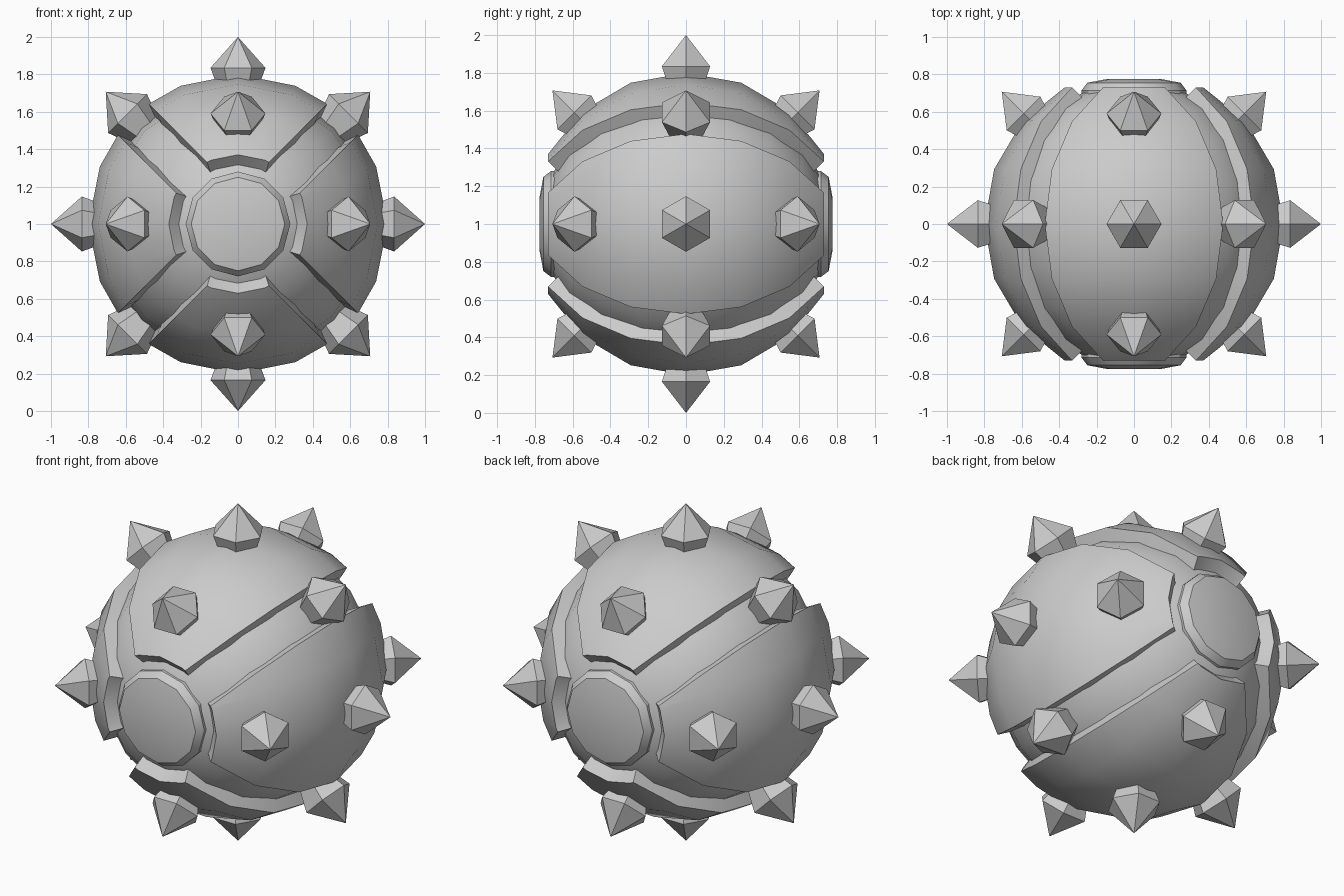
import bpy, bmesh
from math import sin, cos, asin, pi, radians
from mathutils import Matrix

if "Cube" in bpy.data.objects:
    bpy.data.objects.remove(bpy.data.objects["Cube"])

grey = bpy.data.materials.new("plain grey")
grey.use_nodes = True
grey.diffuse_color = (0.6, 0.6, 0.6, 1)
grey.node_tree.nodes["Principled BSDF"].inputs["Base Color"].default_value = (0.6, 0.6, 0.6, 1)

CENTRE = Matrix.Translation((0, 0, 1))
STRETCH = 1.03          # the ball is slightly longer along y


def finish(name, bm, matrix, angle=30):
    """Turn a bmesh into a shaded object placed around the ball's centre."""
    bmesh.ops.recalc_face_normals(bm, faces=bm.faces)
    bm.transform(CENTRE @ matrix)
    mesh = bpy.data.meshes.new(name)
    bm.to_mesh(mesh)
    bm.free()
    mesh.materials.append(grey)
    obj = bpy.data.objects.new(name, mesh)
    bpy.context.collection.objects.link(obj)
    bpy.ops.object.select_all(action='DESELECT')
    obj.select_set(True)
    bpy.context.view_layer.objects.active = obj
    bpy.ops.object.shade_smooth_by_angle(angle=radians(angle))


def lathe(name, profile, sides, matrix, angle=30):
    """Revolve (radius, height) points about z; zero radius closes to a tip."""
    bm = bmesh.new()
    rings = []
    for r, h in profile:
        if r == 0:
            rings.append([bm.verts.new((0, 0, h))] * sides)
        else:
            rings.append([bm.verts.new((r * cos(2 * pi * i / sides), r * sin(2 * pi * i / sides), h))
                          for i in range(sides)])
    for low, high in zip(rings, rings[1:]):
        for i in range(sides):
            j = (i + 1) % sides
            corners = dict.fromkeys((low[i], low[j], high[j], high[i]))
            bm.faces.new(list(corners))
    for ring in (rings[0], rings[-1]):
        if len(set(ring)) > 2:
            bm.faces.new(ring)
    finish(name, bm, matrix, angle)


def panel_grid(bm, radius, rim, gap, steps=6):
    """Curved quarter patch, bounded by the rim circle and the diagonal grooves."""
    start = asin(rim / radius)
    rows = []
    for k in range(steps + 1):
        theta = start + (pi - 2 * start) * k / steps
        r = radius * sin(theta)
        edge = pi / 4 - asin(gap / r)
        row = [bm.verts.new((r * sin(a), -radius * cos(theta) * STRETCH, r * cos(a)))
               for a in (-edge, -pi / 8, 0, pi / 8, edge)]
        rows.append(row)
    for a, b in zip(rows, rows[1:]):
        for i in range(len(a) - 1):
            bm.faces.new((a[i], a[i + 1], b[i + 1], b[i]))
    outline = rows[0] + [r[-1] for r in rows[1:-1]] + rows[-1][::-1] + [r[0] for r in rows[-2:0:-1]]
    return outline


# Inner core showing at the bottom of the grooves
core = bmesh.new()
bmesh.ops.create_uvsphere(core, u_segments=16, v_segments=10, radius=0.74)
finish("core", core, Matrix.Scale(STRETCH, 4, (0, 1, 0)) @ Matrix.Rotation(pi / 2, 4, 'X'))

# Four armour panels
for i, side in enumerate(("top", "left", "bottom", "right")):
    bm = bmesh.new()
    outer = panel_grid(bm, 0.8, 0.37, 0.117)
    inner = panel_grid(bm, 0.71, 0.3, 0.085)
    for k in range(len(outer)):
        n = (k + 1) % len(outer)
        bm.faces.new((outer[k], outer[n], inner[n], inner[k]))
    finish(side + "_panel", bm, Matrix.Rotation(i * pi / 2, 4, 'Y'))

# Round hatches at front and back
hatch = [(0.28, 0.62), (0.28, 0.715), (0.25, 0.755), (0.145, 0.775)]
for name, turn in (("front_hatch", pi / 2), ("back_hatch", -pi / 2)):
    lathe(name, hatch, 12, Matrix.Rotation(turn, 4, 'X'))

# Six-sided spikes: eight round the middle, four each towards front and back
spike = [(0.09, 0.68), (0.147, 0.835), (0, 1.0)]
for i in range(8):
    lathe("middle_spike", spike, 6, Matrix.Rotation(i * pi / 4, 4, 'Y'))
for name, tilt in (("front_spike", pi / 4), ("back_spike", -pi / 4)):
    for i in range(4):
        turn = Matrix.Rotation(i * pi / 2, 4, 'Y') @ Matrix.Rotation(tilt, 4, 'X')
        lathe(name, spike, 6, turn)
